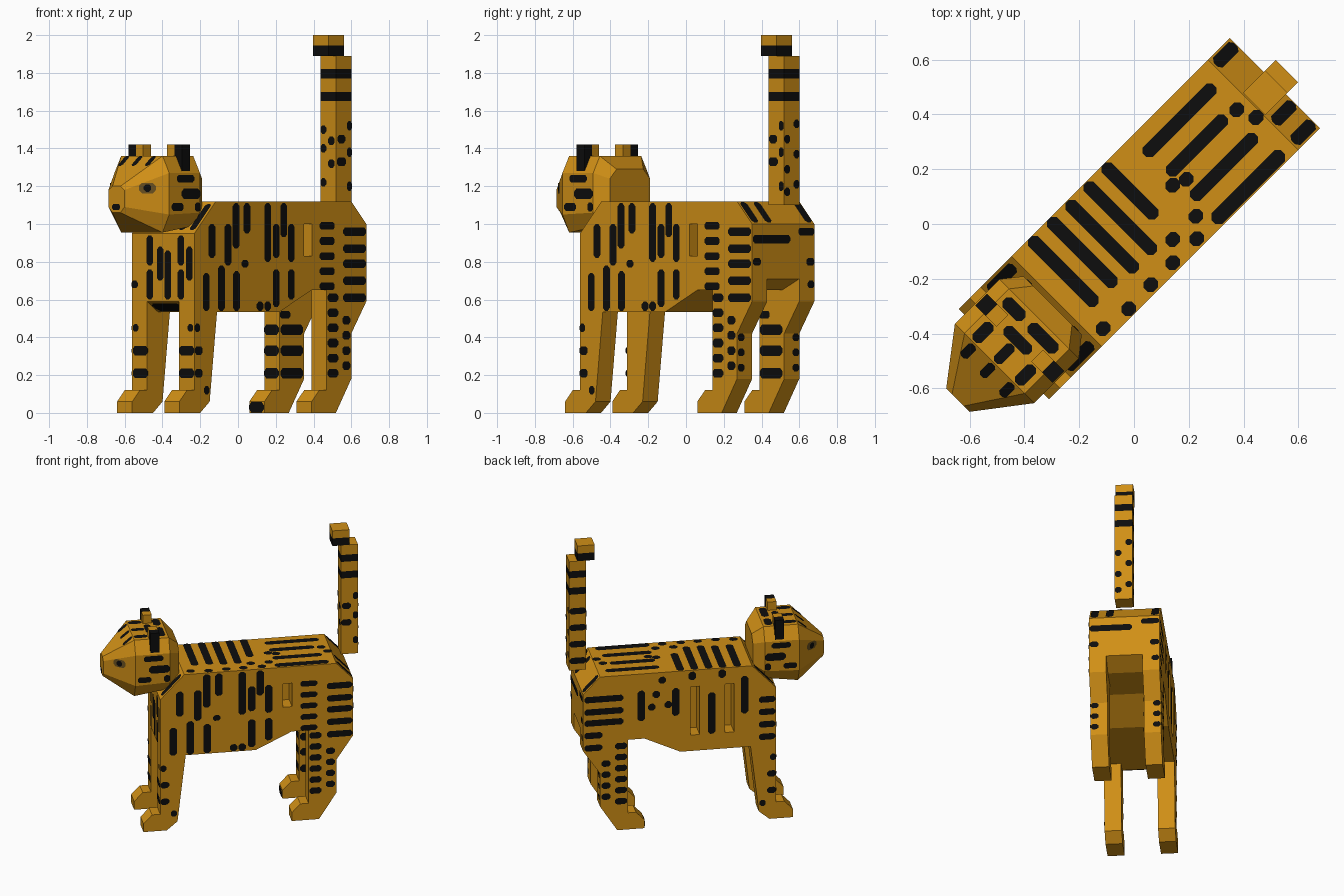
import bpy, bmesh, math
from mathutils import Vector

if "Cube" in bpy.data.objects:
    bpy.data.objects.remove(bpy.data.objects["Cube"], do_unlink=True)


def material(name, rgb):
    m = bpy.data.materials.new(name)
    m.use_nodes = True
    m.diffuse_color = (*rgb, 1)
    b = m.node_tree.nodes["Principled BSDF"]
    b.inputs["Base Color"].default_value = (*rgb, 1)
    b.inputs["Roughness"].default_value = 0.9
    return m


ORANGE = material("orange_fur", (0.63, 0.275, 0.008))
BLACK = material("black_stripe", (0.004, 0.004, 0.004))
BROWN = material("eye_brown", (0.15, 0.085, 0.015))
S = math.sqrt(0.5)


def place(p):
    """Local (forward, left, up) to world: the animal stands diagonally."""
    u, v, z = p
    return ((v - u) * S, -(u + v) * S, z)


def make(name, verts, faces, mats, rule=None, fix=True):
    me = bpy.data.meshes.new(name)
    me.from_pydata([place(p) for p in verts], [], faces)
    for m in mats:
        me.materials.append(m)
    if fix:
        bm = bmesh.new()
        bm.from_mesh(me)
        bmesh.ops.recalc_face_normals(bm, faces=bm.faces)
        bm.to_mesh(me)
        bm.free()
    if rule:
        for p in me.polygons:
            p.material_index = rule(p.center)
    ob = bpy.data.objects.new(name, me)
    bpy.context.collection.objects.link(ob)
    return ob


def loft(name, rings, mats=(ORANGE,), rule=None):
    """Closed skin through rings of equal point count."""
    n = len(rings[0])
    verts = [p for r in rings for p in r]
    faces = [tuple(range(n)), tuple(range(len(verts) - n, len(verts)))]
    for k in range(len(rings) - 1):
        for i in range(n):
            j = (i + 1) % n
            faces.append((k*n + i, k*n + j, k*n + n + j, k*n + n + i))
    return make(name, verts, faces, mats, rule)


def prism(name, profile, v0, v1):
    return loft(name, [[(u, v, z) for u, z in profile] for v in (v0, v1)])


def column(name, u0, u1, v0, v1, levels, mats=(ORANGE,), rule=None):
    rect = [(u0, v0), (u1, v0), (u1, v1), (u0, v1)]
    return loft(name, [[(u, v, z) for u, v in rect] for z in levels], mats, rule)


def marks(name, origin, A, B, items, mat=BLACK, lift=0.003):
    """Flat rounded patches (centre a, centre b, width, height) on a plane."""
    o, A, B = Vector(origin), Vector(A), Vector(B)
    o = o + A.cross(B).normalized() * lift
    verts, faces = [], []
    for a, b, w, h in items:
        w, h = w / 2, h / 2
        cw = 0.3 * min(w * A.length, h * B.length) * 2
        ca, cb = min(cw / A.length, w), min(cw / B.length, h)
        shape = [(-w, -h+cb), (-w+ca, -h), (w-ca, -h), (w, -h+cb),
                 (w, h-cb), (w-ca, h), (-w+ca, h), (-w, h-cb)]
        faces.append(tuple(range(len(verts), len(verts) + 8)))
        verts += [o + A * (a + x) + B * (b + y) for x, y in shape]
    return make(name, verts, faces, [mat], fix=False)


# Torso core and the two side slabs that carry the legs
core = [(.40, 1.12), (.56, .95), (.56, .59), (.48, .535), (-.078, .535), (-.318, .65),
        (-.60, .65), (-.728, .71), (-.728, 1.0), (-.615, 1.12)]
flank = [(.40, 1.12), (.56, .95), (.56, .12), (.615, .12), (.672, .06), (.672, 0),
         (.516, 0), (.445, .06), (.39, .535), (-.078, .535), (-.318, .65), (-.43, .65),
         (-.43, .12), (-.375, .12), (-.318, .06), (-.318, 0), (-.50, 0), (-.615, .18),
         (-.615, .42), (-.728, .59), (-.728, 1.0), (-.615, 1.12)]
prism("torso_core", core, -.12, .12)
left = prism("left_flank_and_legs", flank, .12, .233)
right = prism("right_flank_and_legs", flank, -.233, -.12)

# Slots sunk into the flanks
for ob, u0, u1, z0, z1, side in ((left, -.32, -.26, .83, 1.0, 1),
                                 (right, -.01, .05, .65, 1.0, -1),
                                 (right, .22, .28, .65, 1.0, -1)):
    cut = column("slot_cutter", u0, u1, side * .10, side * .30, (z0, z1))
    cut.hide_render = True
    mod = ob.modifiers.new("slot", "BOOLEAN")
    mod.operation, mod.solver, mod.object = "DIFFERENCE", "EXACT", cut
    bpy.context.view_layer.objects.active = ob
    bpy.ops.object.modifier_apply(modifier=mod.name)
    bpy.data.objects.remove(cut, do_unlink=True)

# Tail with dark bands chosen by height
bands = [(1.65, 1.70), (1.77, 1.82)]
column("tail", -.79, -.677, -.058, .058, (1.10, 1.65, 1.70, 1.77, 1.82, 1.89),
       (ORANGE, BLACK), lambda c: int(any(a < c.z < b for a, b in bands)))
column("tail_tip", -.735, -.62, -.058, .058, (1.89, 1.945, 2.0),
       (ORANGE, BLACK), lambda c: int(1.889 < c.z < 1.945))

# Head: octagonal sections from the nape to the muzzle
rings = []
for u, wt, wm, z0, z1, z2, z3 in ((.42, .10, .15, 1.03, 1.09, 1.24, 1.29),
                                  (.49, .155, .205, .99, 1.06, 1.27, 1.36),
                                  (.72, .155, .205, .955, 1.05, 1.27, 1.36),
                                  (.91, .03, .06, 1.06, 1.09, 1.18, 1.20)):
    rings.append([(u, wt, z3), (u, wm, z2), (u, wm, z1), (u, wt, z0),
                  (u, -wt, z0), (u, -wm, z1), (u, -wm, z2), (u, -wt, z3)])
loft("head", rings)

UP = (0, 0, 1)
for s, side in ((1, "left"), (-1, "right")):
    # Ears, dark on the outer half
    for part, a, b, m in (("inner", .09, .145, ORANGE), ("outer", .145, .20, BLACK)):
        column(f"{side}_ear_{part}", .56, .62, min(s*a, s*b), max(s*a, s*b), (1.28, 1.42), (m,))
    # Eyes on the muzzle sides
    A = Vector((-.19, s * .145, 0)).normalized() * s
    base = (.813, s * .134, 1.19)
    marks(f"{side}_eye", base, A, UP, [(0, 0, .09, .055)], BROWN)
    marks(f"{side}_pupil", base, A, UP, [(0, 0, .04, .04)], BLACK, .006)
    # Cheek stripes
    marks(f"{side}_cheek_stripes", (0, s * .205, 0), (-s, 0, 0), UP,
          [(-s*.60, 1.24, .13, .04), (-s*.56, 1.16, .14, .055), (-s*.66, 1.09, .09, .04),
           (-s*.51, 1.09, .04, .05)])
    # Foreleg, hind leg and thigh stripes seen from the side
    marks(f"{side}_leg_stripes", (0, s * .233, 0), (-s, 0, 0), UP,
          [(-s*u, z, w, .045) for u, z, w in
           [(.53, .33, .06), (.53, .21, .06), (.54, .45, .04), (.47, .12, .04)] +
           [(-.475, .21 + .08*i, .08) for i in range(6)] +
           [(-.575, .25 + .08*i, .06) for i in range(4)]])
marks("nose", (.91, 0, 1.09), (0, 1, 0), UP, [(0, 0, .06, .03)])

# Head crown stripes
marks("crown_stripes", (0, 0, 1.36), (1, 0, 0), (0, 1, 0),
      [(.67, .0, .09, .04), (.67, .11, .09, .045), (.67, -.11, .09, .045),
       (.53, .06, .05, .14), (.53, -.09, .05, .10), (.60, 0, .045, .13)])
# Brow stripes running down towards the muzzle
marks("brow_stripes", (.72, 0, 1.36), (0, 1, 0), (-.765, 0, .644),
      [(v, -.045, .035, .08) for v in (-.10, 0, .10)])

# Back: bars across the shoulders, lines along the hips, spots between
marks("back_stripes", (0, 0, 1.12), (1, 0, 0), (0, 1, 0),
      [(.305, -.06, .05, .345), (.207, -.06, .05, .345), (.115, -.05, .05, .36),
       (.02, -.05, .05, .36), (-.075, -.095, .05, .275), (-.385, -.15, .36, .05),
       (-.365, -.04, .30, .05), (-.38, .085, .33, .05), (-.39, .2, .36, .055)] +
      [(u, v, .055, .05) for u, v in
       ((-.2, 0), (-.06, .14), (-.18, .14), (-.124, .2), (0, .2), (.113, .2),
        (.233, .205), (.35, .19), (-.25, .02), (-.59, .04), (-.56, -.03))])

# Left flank: staggered upright bars, then level bars on the haunch
marks("left_flank_stripes", (.233, .233, 0), (-S * 2, 0, 0), UP,
      [(x, (a + b) / 2, .036, b - a) for x, a, b in
       ((-.17, .54, .74), (-.14, .82, 1.0), (-.09, .54, .78), (-.055, .78, 1.0),
        (-.012, .87, 1.11), (-.01, .54, .75), (.035, .77, .81), (.115, .54, .59),
        (.155, .80, 1.11), (.155, .54, .59), (.2, .56, .76), (.2, .82, 1.0),
        (.24, .93, 1.11), (.28, .80, 1.0), (.28, .60, .76), (.045, .95, 1.11))] +
      [(.47, z, .08, .04) for z in (.99, .91, .83, .75, .67)] +
      [(.615, z, .12, .045) for z in (.96, .87, .79, .70, .61)])

# Right flank
marks("right_flank_stripes", (0, -.233, 0), (1, 0, 0), UP,
      [(-.59, z, .26, .045) for z in (.96, .87, .79)] +
      [(-.66, z, .12, .045) for z in (.70, .61)] +
      [(.50, z, .11, .045) for z in (.87, .78, .69, .60)] +
      [(u, (a + b) / 2, .05, b - a) for u, a, b in
       ((-.34, .78, 1.0), (-.24, .94, .99), (-.2, 1.04, 1.09), (-.16, .86, .91),
        (-.11, .80, 1.0), (.13, .65, .95), (.35, .78, 1.05), (.0, 1.05, 1.11),
        (.20, 1.05, 1.11), (-.27, .85, .90))])

# Chest and forelegs from the front
marks("chest_stripes", (.56, .56, 0), (0, S * 2, 0), UP,
      [(x, (a + b) / 2, .034, b - a) for x, a, b in
       ((-.465, .60, .76), (-.465, .78, .94), (-.41, .70, .88), (-.37, .60, .86),
        (-.30, .60, .76), (-.30, .78, .94), (-.255, .70, .88), (-.545, .66, .70))] +
      [(x, z, .08, .05) for x in (-.515, -.27) for z in (.33, .21)] +
      [(-.54, .45, .03, .04), (-.25, .45, .03, .04)])
chest_slope = Vector((-.16, 0, .17)).normalized()
marks("shoulder_slope_stripes", (.48, 0, 1.035), (0, 1, 0), chest_slope,
      [(v, 0, .045, .19) for v in (-.20, -.12, .12, .20)])
marks("chest_underside_band", (.52, 0, .5625), (0, 1, 0),
      Vector((.08, 0, .055)).normalized(), [(0, 0, .22, .07)])

# Hind legs: front faces, inner face of the right one, and toes
marks("hind_leg_front_bars", (-.43, 0, 0), (0, 1, 0), UP,
      [(-.1765, z, .11, .055) for z in (.44, .33, .21)])
marks("hind_leg_inner_bars", (0, -.12, 0), (-1, 0, 0), UP,
      [(.52, z, .17, .055) for z in (.44, .33, .21)] + [(.47, .52, .08, .04)])
marks("hind_toe_patch", (-.318, -.1765, .03), (0, 1, 0), UP, [(0, 0, .11, .055)])
marks("hind_leg_back_bars", (-.615, 0, 0), (0, -1, 0), UP,
      [(s * .205, z, .05, .04) for s in (-1, 1) for z in (.24, .32, .40)])
marks("foreleg_inner_bars", (0, .12, 0), (1, 0, 0), UP,
      [(.53, z, .06, .045) for z in (.33, .21)])

# Rump
marks("rump_stripes", (-.728, 0, 0), (0, -1, 0), UP,
      [(-.09, .92, .28, .045), (.17, .96, .12, .04), (-.2, .80, .06, .04),
       (.2, .80, .06, .04), (.205, .68, .05, .04)])
marks("rump_slope_stripes", (-.6715, 0, 1.06), (0, -1, 0),
      Vector((.113, 0, .12)).normalized(), [(v, 0, .05, .15) for v in (-.2, -.1, .2)])

# Tail spots and extra bars
marks("tail_front_spots", (-.677, 0, 0), (0, 1, 0), UP,
      [(-.035, z, .045, .045) for z in (1.50, 1.40, 1.22)] +
      [(.025, z, .05, .045) for z in (1.44, 1.32)])
marks("tail_left_spots", (-.7335, .058, 0), (-1, 0, 0), UP,
      [(-.02, 1.45, .06, .045), (-.02, 1.33, .07, .045), (.04, 1.52, .035, .05),
       (.04, 1.38, .035, .05), (.04, 1.20, .035, .05)])
marks("tail_right_bars", (-.7335, -.058, 0), (1, 0, 0), UP,
      [(0, z, .11, .045) for z in (1.53, 1.41, 1.29, 1.17)])
marks("tail_back_spots", (-.79, 0, 0), (0, -1, 0), UP,
      [(.035, z, .045, .045) for z in (1.53, 1.37, 1.21)] +
      [(-.035, z, .045, .045) for z in (1.45, 1.29, 1.17)])
